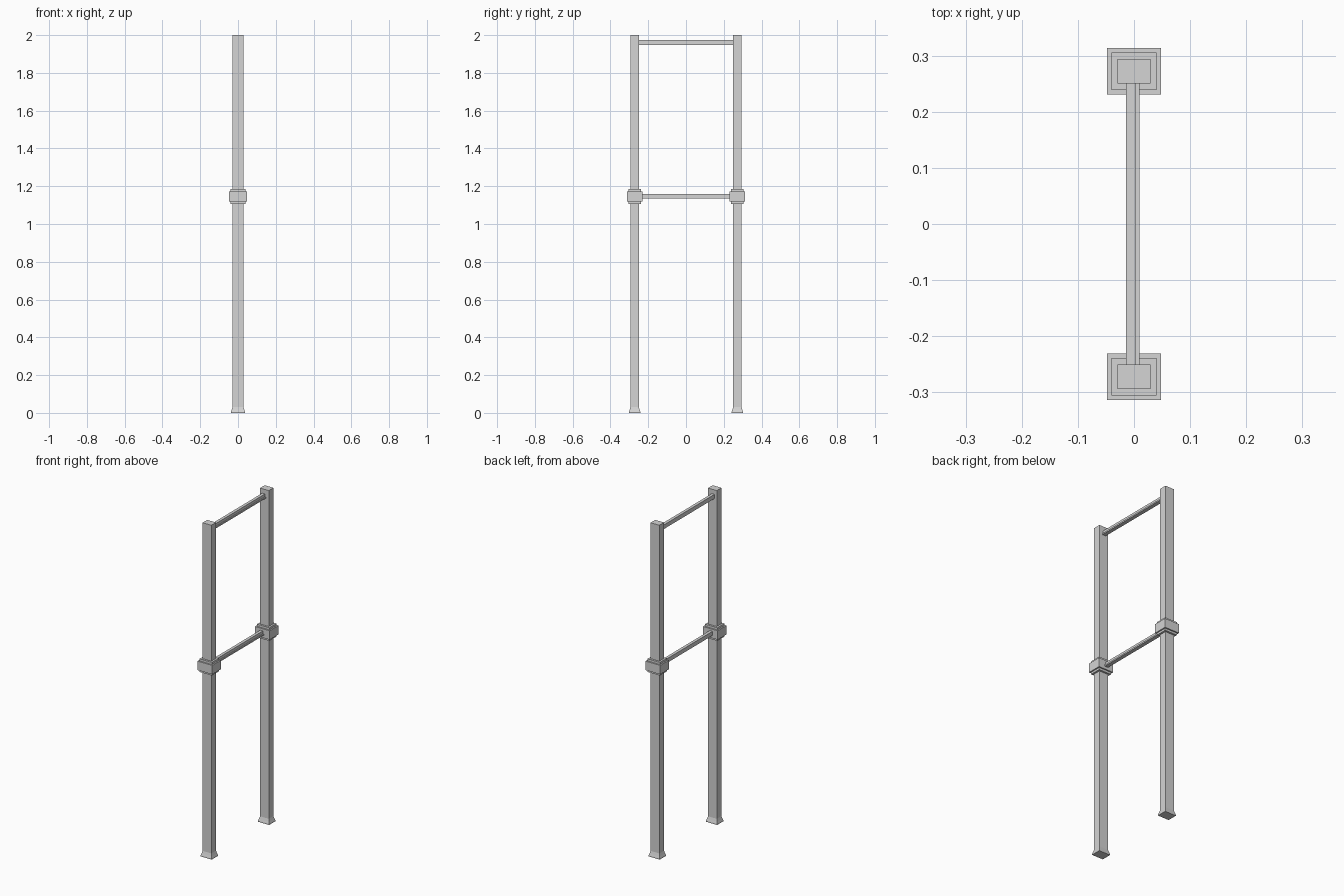
import bpy
import bmesh

cube = bpy.data.objects.get("Cube")
if cube:
    bpy.data.objects.remove(cube, do_unlink=True)

# Single light grey paint
grey = bpy.data.materials.new("light_grey")
grey.use_nodes = True
colour = (0.66, 0.66, 0.66, 1)
grey.diffuse_color = colour
grey.node_tree.nodes["Principled BSDF"].inputs["Base Color"].default_value = colour

POST_X, POST_Y, POST_OFFSET = 0.029, 0.022, 0.272


def finish(name, bm, location):
    bmesh.ops.recalc_face_normals(bm, faces=bm.faces)
    mesh = bpy.data.meshes.new(name)
    bm.to_mesh(mesh)
    bm.free()
    mesh.materials.append(grey)
    obj = bpy.data.objects.new(name, mesh)
    obj.location = location
    bpy.context.collection.objects.link(obj)


def bridge(bm, low, high):
    for i in range(len(low)):
        j = (i + 1) % len(low)
        bm.faces.new((low[i], low[j], high[j], high[i]))


def stepped_column(name, y, profile):
    """Stack rectangular rings; profile holds (growth beyond post, height)."""
    bm = bmesh.new()
    rings = []
    for grow, z in profile:
        hx, hy = POST_X + grow, POST_Y + grow
        rings.append([bm.verts.new((sx * hx, sy * hy, z))
                      for sx, sy in ((-1, -1), (1, -1), (1, 1), (-1, 1))])
    for low, high in zip(rings, rings[1:]):
        bridge(bm, low, high)
    bm.faces.new(rings[0])
    bm.faces.new(rings[-1])
    finish(name, bm, (0, y, 0))


def rung(name, z):
    """Slim level bar with a small lip along its lower left edge."""
    section = [(-0.014, -0.0125), (0.0095, -0.0125), (0.0095, -0.004),
               (0.004, -0.004), (0.004, 0.0125), (-0.014, 0.0125)]
    reach = POST_OFFSET - POST_Y / 2
    bm = bmesh.new()
    ends = [[bm.verts.new((x, y, h)) for x, h in section] for y in (-reach, reach)]
    bridge(bm, *ends)
    for end in ends:
        bm.faces.new(end)
    finish(name, bm, (0, 0, z))


# Posts with flared feet, and stepped collars around them
for side, sign in (("front", -1), ("back", 1)):
    y = sign * POST_OFFSET
    stepped_column(side + "_post", y, [
        (0.008, 0), (0.008, 0.006), (0.004, 0.018), (0, 0.032), (0, 2)])
    stepped_column(side + "_collar", y, [
        (0.0115, 1.106), (0.0115, 1.118), (0.0195, 1.118),
        (0.0195, 1.172), (0.0115, 1.172), (0.0115, 1.185)])

# Cross bars
rung("middle_rung", 1.147)
rung("top_rung", 1.961)
